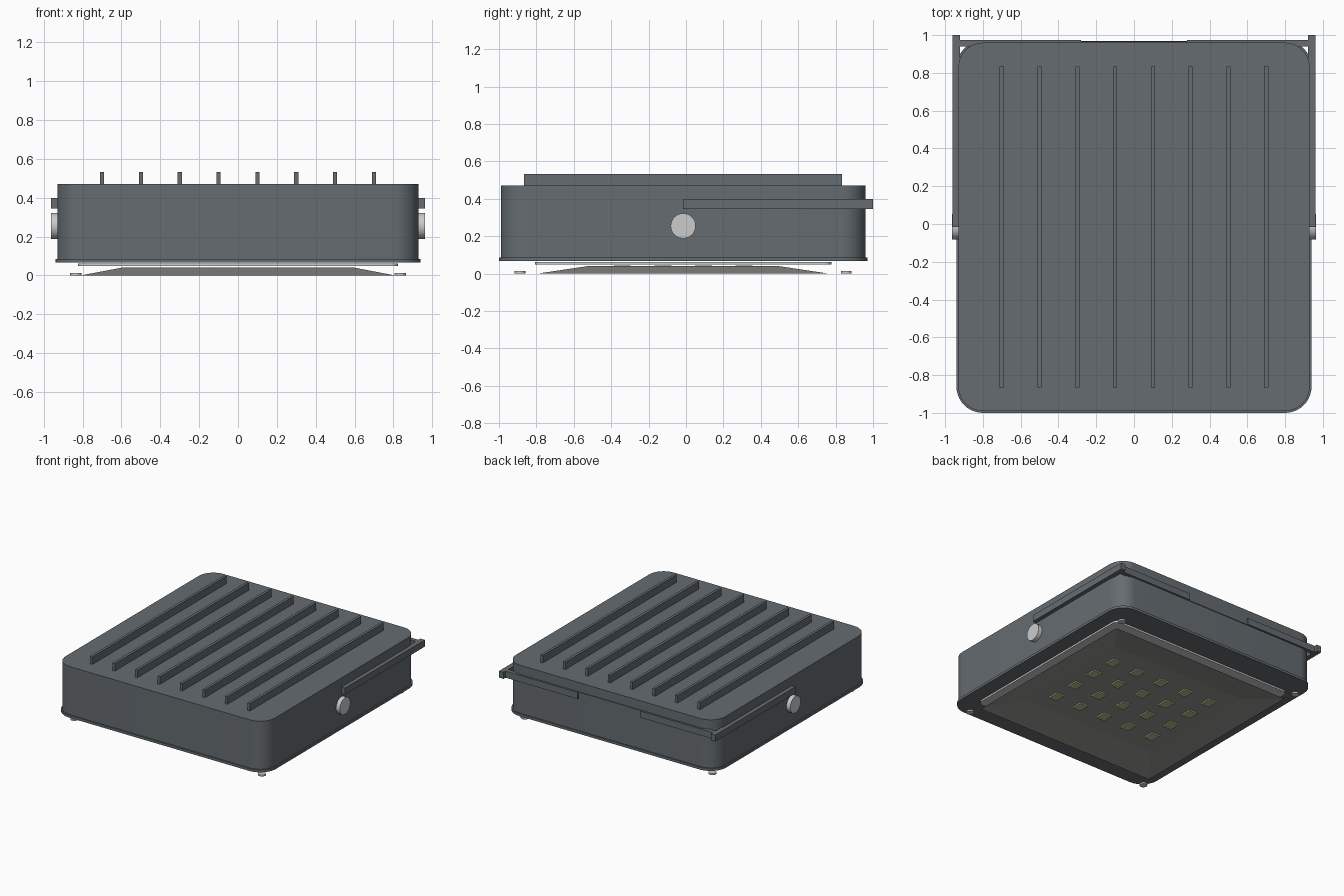
import bpy, bmesh, math

if "Cube" in bpy.data.objects:
    bpy.data.objects.remove(bpy.data.objects["Cube"])

YC = -0.015  # housing centre along y


def material(name, rgb):
    m = bpy.data.materials.new(name)
    m.diffuse_color = (*rgb, 1)
    m.use_nodes = True
    m.node_tree.nodes["Principled BSDF"].inputs["Base Color"].default_value = m.diffuse_color
    return m


DARK = material("dark_housing", (0.13, 0.15, 0.165))
STEEL = material("steel", (0.6, 0.62, 0.62))
TRAY = material("reflector_grey", (0.3, 0.3, 0.29))
LED = material("led_yellow", (0.5, 0.5, 0.28))


def finish(name, bm, mat, smooth=False):
    bmesh.ops.recalc_face_normals(bm, faces=bm.faces[:])
    me = bpy.data.meshes.new(name)
    bm.to_mesh(me)
    bm.free()
    ob = bpy.data.objects.new(name, me)
    bpy.context.collection.objects.link(ob)
    me.materials.append(mat)
    if smooth:
        bpy.ops.object.select_all(action='DESELECT')
        ob.select_set(True)
        bpy.context.view_layer.objects.active = ob
        bpy.ops.object.shade_smooth_by_angle(angle=math.radians(30))
    return ob


def add_box(bm, x0, x1, y0, y1, z0, z1):
    vs = bmesh.ops.create_cube(bm, size=1)["verts"]
    for v in vs:
        v.co = (x1 if v.co.x > 0 else x0, y1 if v.co.y > 0 else y0,
                z1 if v.co.z > 0 else z0)


def box(name, mat, *bounds):
    bm = bmesh.new()
    add_box(bm, *bounds)
    return finish(name, bm, mat)


def rounded_slab(name, mat, hx, y0, y1, z0, z1, r, n=10):
    bm = bmesh.new()
    cy, hy = (y0 + y1) / 2, (y1 - y0) / 2
    pts = []
    for k, (sx, sy) in enumerate([(1, 1), (-1, 1), (-1, -1), (1, -1)]):
        for i in range(n + 1):
            a = math.pi / 2 * (k + i / n)
            pts.append((sx * (hx - r) + r * math.cos(a),
                        cy + sy * (hy - r) + r * math.sin(a), z0))
    f = bm.faces.new([bm.verts.new(p) for p in pts])
    ext = bmesh.ops.extrude_face_region(bm, geom=[f])["geom"]
    for v in ext:
        if isinstance(v, bmesh.types.BMVert):
            v.co.z = z1
    if not any(len(g.verts) == len(pts) and g.calc_center_median().z < z0 + 1e-4 for g in bm.faces):
        bm.faces.new([v for v in bm.verts if v.co.z < z0 + 1e-4])
    return finish(name, bm, mat, True)


def cylinder(name, mat, loc, r, depth, axis='Z', n=32):
    bm = bmesh.new()
    bmesh.ops.create_cone(bm, cap_ends=True, segments=n, radius1=r, radius2=r, depth=depth)
    ob = finish(name, bm, mat, True)
    ob.location = loc
    if axis == 'X':
        ob.rotation_euler.y = math.pi / 2
    return ob


# housing, bottom lip and glass
rounded_slab("housing", DARK, 0.93, -0.99, 0.96, 0.08, 0.472, 0.13)
rounded_slab("bottom_lip", DARK, 0.94, -1.0, 0.97, 0.066, 0.086, 0.14)
rounded_slab("glass_panel", STEEL, 0.825, -0.807, 0.777, 0.048, 0.062, 0.04)

# cooling fins
for i in range(8):
    x = -0.7 + 0.2 * i
    box(f"cooling_fin_{i + 1}", DARK, x - 0.011, x + 0.011, -0.865, 0.835, 0.46, 0.532)

# open reflector tray: flat top with sloping skirt
bm = bmesh.new()
loops = []
for hx, hy, z in [(0.81, 0.778, 0.0), (0.6, 0.51, 0.04)]:
    loops.append([bm.verts.new((sx * hx, YC + sy * hy, z))
                  for sx, sy in [(1, 1), (-1, 1), (-1, -1), (1, -1)]])
for i in range(4):
    j = (i + 1) % 4
    bm.faces.new([loops[0][i], loops[0][j], loops[1][j], loops[1][i]])
bm.faces.new(loops[1])
finish("reflector_tray", bm, TRAY)

# led grid
bm = bmesh.new()
for i in range(5):
    for j in range(4):
        x, y = (i - 2) * 0.23, YC + (j - 1.5) * 0.217
        add_box(bm, x - 0.037, x + 0.037, y - 0.045, y + 0.045, 0.03, 0.042)
finish("led_chips", bm, LED)

for s, side in ((-1, "left"), (1, "right")):
    # mounting bracket: side arm and half of the stepped rear bar
    bx = sorted((s * 0.922, s * 0.962))
    box(f"bracket_arm_{side}", DARK, *bx, -0.015, 1.0, 0.345, 0.398)
    bx = sorted((s * 0.28, s * 0.93))
    box(f"bracket_bar_{side}", DARK, *bx, 0.94, 0.975, 0.345, 0.398)
    # pivot knob
    cylinder(f"pivot_knob_{side}", STEEL, (s * 0.942, YC, 0.255), 0.067, 0.042, 'X')
    # corner screws
    for y, end in ((-0.887, "front"), (0.857, "back")):
        cylinder(f"screw_{end}_{side}", STEEL, (s * 0.835, y, 0.0065), 0.029, 0.012, n=16)
box("bracket_bar_middle", DARK, -0.28, 0.28, 0.94, 0.966, 0.345, 0.398)
